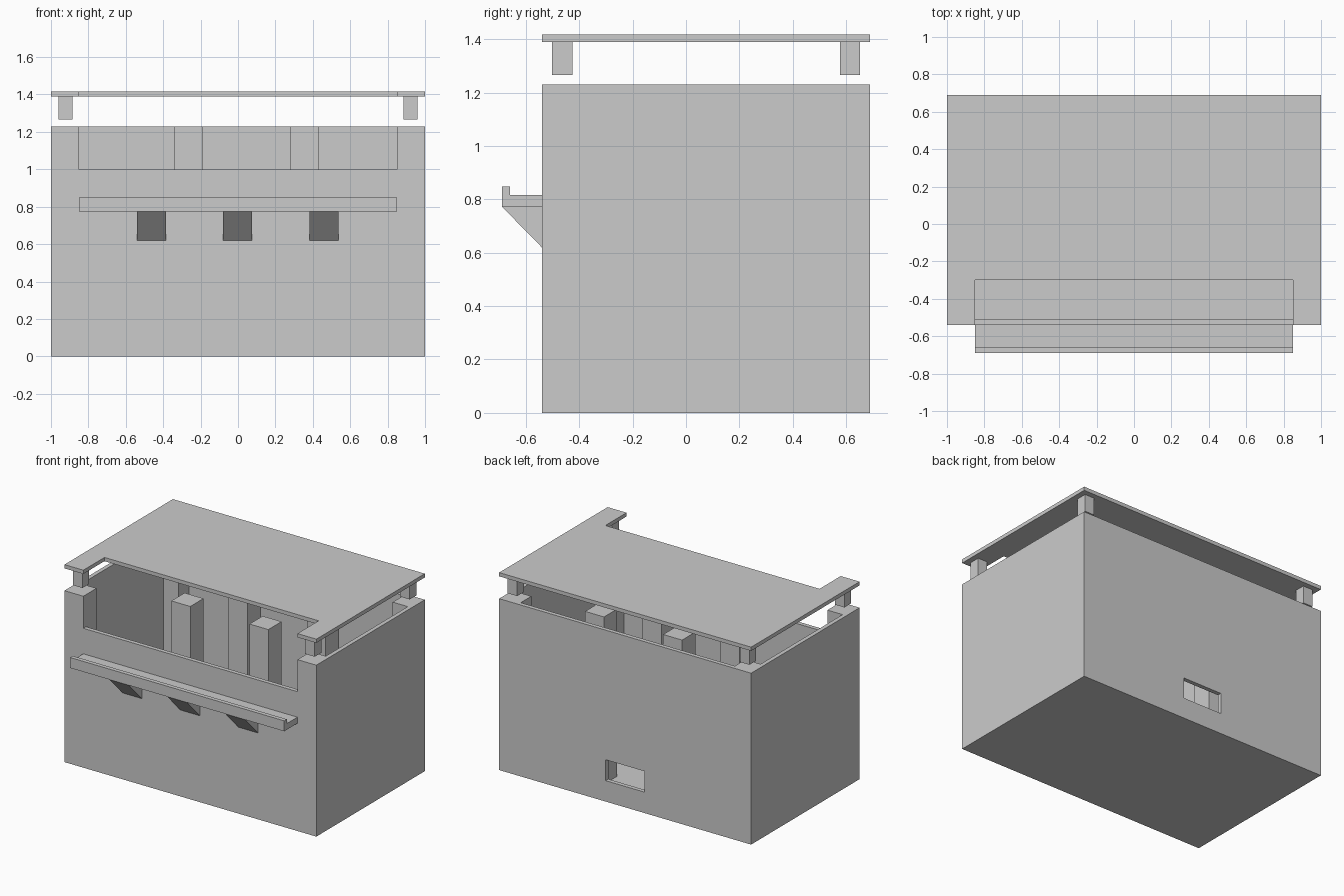
import bpy
import bmesh
from mathutils import Vector

old = bpy.data.objects.get("Cube")
if old:
    bpy.data.objects.remove(old, do_unlink=True)

# Single plain material
grey = bpy.data.materials.new("light_grey")
grey.use_nodes = True
colour = (0.6, 0.6, 0.6, 1)
grey.diffuse_color = colour
grey.node_tree.nodes["Principled BSDF"].inputs["Base Color"].default_value = colour


def prism(name, outline, low, high, axis="z"):
    """Extrude an outline: (x, y) points along z, or (y, z) points along x."""
    bm = bmesh.new()
    place = (lambda p: (p[0], p[1], low)) if axis == "z" else (lambda p: (low, p[0], p[1]))
    face = bm.faces.new([bm.verts.new(place(p)) for p in outline])
    top = bmesh.ops.extrude_face_region(bm, geom=[face])["geom"]
    step = Vector((0, 0, high - low)) if axis == "z" else Vector((high - low, 0, 0))
    bmesh.ops.translate(bm, vec=step, verts=[g for g in top if isinstance(g, bmesh.types.BMVert)])
    bmesh.ops.recalc_face_normals(bm, faces=bm.faces)
    mesh = bpy.data.meshes.new(name)
    bm.to_mesh(mesh)
    bm.free()
    mesh.materials.append(grey)
    obj = bpy.data.objects.new(name, mesh)
    bpy.context.collection.objects.link(obj)
    return obj


def box(name, x, y, z):
    return prism(name, [(x[0], y[0]), (x[1], y[0]), (x[1], y[1]), (x[0], y[1])], *z)


def cut(target, cutter):
    cutter.hide_render = True
    mod = target.modifiers.new("cut", "BOOLEAN")
    mod.operation = "DIFFERENCE"
    mod.solver = "EXACT"
    mod.object = cutter
    bpy.context.view_layer.objects.active = target
    bpy.ops.object.modifier_apply(modifier=mod.name)
    bpy.data.objects.remove(cutter, do_unlink=True)


FRONT, BACK, TOP = -0.54, 0.69, 1.23
WALL, POST, OPEN = 0.03, 0.15, 0.85

# Hollow body with thin walls and square corner posts
body = box("body", (-1, 1), (FRONT, BACK), (0, TOP))
xi, yf, yb = 1 - WALL, FRONT + WALL, BACK - WALL
pf, pb = FRONT + POST, BACK - POST
cavity = [(-OPEN, yf), (OPEN, yf), (OPEN, pf), (xi, pf), (xi, pb), (OPEN, pb),
          (OPEN, yb), (-OPEN, yb), (-OPEN, pb), (-xi, pb), (-xi, pf), (-OPEN, pf)]
cut(body, prism("cavity_cutter", cavity, WALL, TOP + 0.1))

# Serving opening in the front and small hatch in the back
cut(body, box("opening_cutter", (-OPEN, OPEN), (FRONT - 0.1, pf - 0.05), (1.0, TOP + 0.1)))
cut(body, box("hatch_cutter", (-0.155, 0.155), (yb - 0.05, BACK + 0.1), (0.15, 0.3)))

# Inner pillars
for row, y in (("front", -0.27), ("back", 0.38)):
    for side, x in (("right", -0.34), ("left", 0.28)):
        box(f"{row}_{side}_pillar", (x, x + POST), (y, y + POST), (WALL, TOP))

# Counter shelf with raised lip
prism("counter_shelf", [(FRONT, 0.773), (-0.69, 0.773), (-0.69, 0.848),
                        (-0.66, 0.848), (-0.66, 0.817), (FRONT, 0.817)], -OPEN, OPEN, "x")

# Triangular brackets under the shelf
for side, x in (("right", -0.463), ("middle", -0.002), ("left", 0.46)):
    prism(f"{side}_bracket", [(FRONT, 0.773), (-0.69, 0.773), (FRONT, 0.62)],
          x - 0.077, x + 0.077, "x")

# Lifted roof slab with a recess above the opening
prism("roof", [(-1, FRONT), (-OPEN, FRONT), (-OPEN, -0.3), (OPEN, -0.3),
               (OPEN, FRONT), (1, FRONT), (1, BACK), (-1, BACK)], 1.39, 1.417)

# Roof pegs
for row, y in (("front", -0.463), ("back", 0.614)):
    for side, x in (("right", -0.922), ("left", 0.922)):
        box(f"{row}_{side}_roof_peg", (x - 0.038, x + 0.038), (y - 0.038, y + 0.038), (1.265, 1.39))
